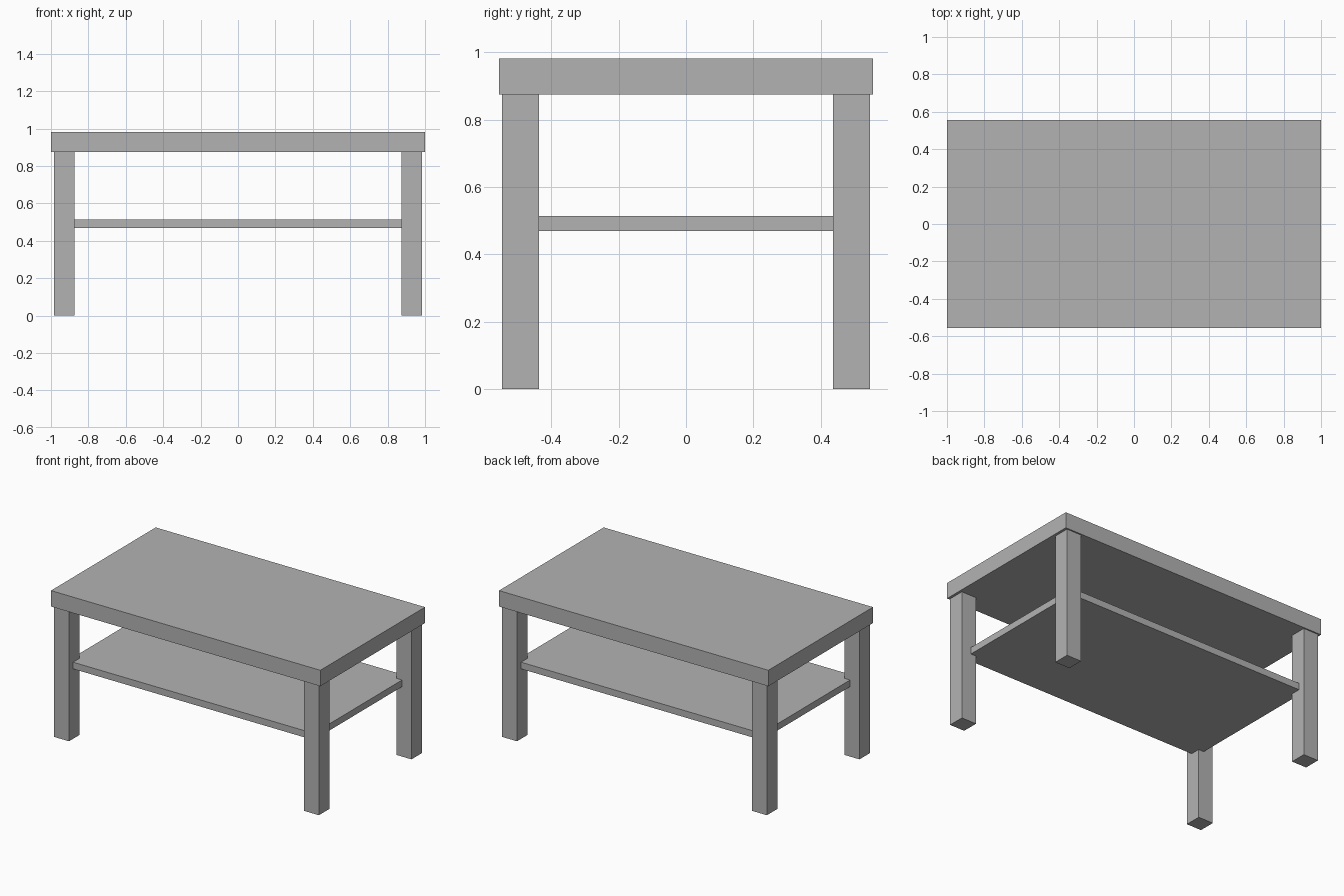
import bpy

cube = bpy.data.objects.get("Cube")
if cube:
    bpy.data.objects.remove(cube, do_unlink=True)

# Single grey finish
grey = bpy.data.materials.new("plain_grey")
grey.use_nodes = True
colour = (0.45, 0.45, 0.45, 1)
grey.diffuse_color = colour
grey.node_tree.nodes["Principled BSDF"].inputs["Base Color"].default_value = colour


def box(name, low, high):
    """Axis-aligned box between two corners."""
    centre = [(a + b) / 2 for a, b in zip(low, high)]
    bpy.ops.mesh.primitive_cube_add(size=1, location=centre)
    obj = bpy.context.object
    obj.name = name
    obj.scale = [b - a for a, b in zip(low, high)]
    bpy.ops.object.transform_apply(location=False, rotation=False, scale=True)
    obj.data.materials.append(grey)
    return obj


half_x, half_y = 1.0, 0.555
under, top = 0.874, 0.981
leg_size = 0.11
leg_x, leg_y = 0.928, 0.491    # leg centres

# Thick table top
box("table_top", (-half_x, -half_y, under), (half_x, half_y, top))

# Lower shelf, its corners let into the legs
box("lower_shelf", (-0.913, -0.502, 0.469), (0.913, 0.502, 0.514))

# Four square legs
h = leg_size / 2
for side, sx in (("left", 1), ("right", -1)):
    for end, sy in (("front", -1), ("back", 1)):
        x, y = sx * leg_x, sy * leg_y
        box(f"{end}_{side}_leg", (x - h, y - h, 0), (x + h, y + h, under))
